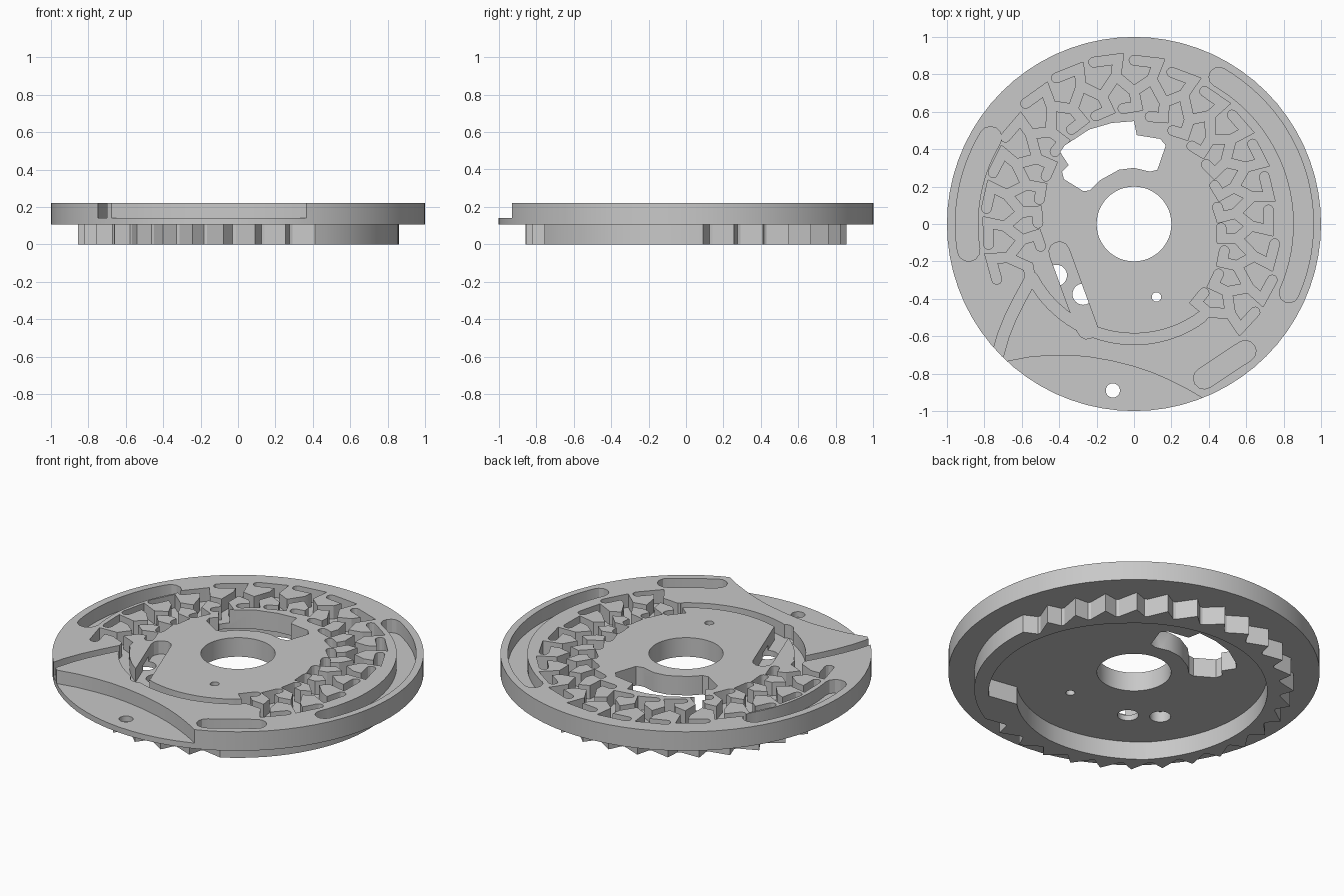
import bpy, bmesh, math
from mathutils import Vector

if "Cube" in bpy.data.objects:
    bpy.data.objects.remove(bpy.data.objects["Cube"], do_unlink=True)

grey = bpy.data.materials.new("plain grey")
grey.use_nodes = True
COL = (0.58, 0.58, 0.58, 1)
grey.diffuse_color = COL
grey.node_tree.nodes["Principled BSDF"].inputs["Base Color"].default_value = COL

UNDER, FLOOR, TOP = 0.107, 0.14, 0.22   # plate underside, pocket floor, plate top


def polar(r, deg):
    a = math.radians(deg)
    return Vector((r * math.cos(a), r * math.sin(a)))


def circle(x, y, r, n):
    return [Vector((x, y)) + polar(r, 360 * i / n) for i in range(n)]


def arc(r, a, b, n):
    return [polar(r, a + (b - a) * i / n) for i in range(n + 1)]


def lerp_table(table, a):
    for (a0, r0), (a1, r1) in zip(table, table[1:]):
        if a0 <= a <= a1:
            return r0 + (r1 - r0) * (a - a0) / (a1 - a0)
    return table[-1][1] if a > table[-1][0] else table[0][1]


def slot(points, width):
    """Outline of a milled track: mitred corners and round ends."""
    pts = [Vector(p) for p in points]
    h = width / 2
    dirs = [(b - a).normalized() for a, b in zip(pts, pts[1:])]
    left, right = [], []
    for i, p in enumerate(pts):
        d0, d1 = dirs[max(i - 1, 0)], dirs[min(i, len(dirs) - 1)]
        n0, n1 = Vector((-d0.y, d0.x)), Vector((-d1.y, d1.x))
        m = (n0 + n1).normalized()
        m *= h / max(m.dot(n0), 0.4)
        left.append(p + m)
        right.append(p - m)

    def cap(p, d):
        base = math.degrees(math.atan2(d.y, d.x))
        return [p + polar(h, base + t) for t in (-60, -30, 0, 30, 60)]
    return right + cap(pts[-1], dirs[-1]) + left[::-1] + cap(pts[0], -dirs[0])


def prisms(name, items):
    """One object made of upright prisms: (outline, z0, z1)."""
    bm = bmesh.new()
    for outline, z0, z1 in items:
        low = [bm.verts.new((p[0], p[1], z0)) for p in outline]
        high = [bm.verts.new((p[0], p[1], z1)) for p in outline]
        bm.faces.new(low[::-1])
        bm.faces.new(high)
        for i in range(len(low)):
            j = (i + 1) % len(low)
            bm.faces.new((low[i], low[j], high[j], high[i]))
    bmesh.ops.recalc_face_normals(bm, faces=bm.faces[:])
    me = bpy.data.meshes.new(name)
    bm.to_mesh(me)
    bm.free()
    me.materials.append(grey)
    ob = bpy.data.objects.new(name, me)
    bpy.context.collection.objects.link(ob)
    return ob


def select(ob):
    bpy.ops.object.select_all(action='DESELECT')
    ob.select_set(True)
    bpy.context.view_layer.objects.active = ob


def cut(ob, items):
    cutter = prisms("cutter", items)
    cutter.hide_render = True
    mod = ob.modifiers.new("cut", 'BOOLEAN')
    mod.operation, mod.solver, mod.use_self = 'DIFFERENCE', 'EXACT', True
    mod.object = cutter
    select(ob)
    bpy.ops.object.modifier_apply(modifier=mod.name)
    bpy.data.objects.remove(cutter, do_unlink=True)


def finish(ob):
    select(ob)
    bpy.ops.object.shade_smooth_by_angle(angle=math.radians(28))


# Maze: zigzag track with hooked dead ends on both sides
MID = [(-60, .66), (-30, .66), (0, .58), (30, .63), (60, .67), (90, .755),
       (120, .74), (148, .665), (180, .645), (215, .66)]
STEP, START, COUNT, W = 14, -50, 18, 0.052
tracks, zigzag = [], [polar(.61, START - 6)]
for k in range(COUNT):
    a = START + STEP * k
    b = a + STEP / 2
    ri, ro = lerp_table(MID, a), lerp_table(MID, b)
    inner, outer = polar(ri - .045, a), polar(ro + .045, b)
    zigzag += [inner, outer]
    tracks.append(slot([inner, polar(ri - .125, a - 1.5), polar(ri - .135, a + 5.5)], W))
    tracks.append(slot([outer, polar(ro + .135, b - 1.5), polar(ro + .14, b + 7)], W))
zigzag += [polar(.61, 202), polar(.63, 209)]
tracks.append(slot(zigzag, W))

# Plain track along the front, exit to the rim, and the sloping inlet slot
tracks.append(slot(arc(.615, -54, -152, 24), .06))
tracks.append(slot([(-.55, -.29), (-.61, -.40), (-.66, -.50), (-.70, -.60),
                    (-.74, -.74), (-.78, -.9)], .062))
tracks.append(slot([(-.40, -.15), (-.25, -.56)], .11))

# Long pockets near the rim
tracks.append(slot(arc(.907, 60, -24, 24), .105))
tracks.append(slot(arc(.895, 149, 189, 14), .12))
tracks.append(slot([(.375, -.825), (.595, -.68)], .115))

# Lowered front segment
ledge = [(-.80, -.75), (-.68, -.735), (-.56, -.712), (-.45, -.703), (-.34, -.702),
         (-.235, -.712), (-.12, -.732), (0, -.762), (.10, -.796), (.19, -.835),
         (.28, -.88), (.365, -.93), (.46, -.99), (.46, -1.2), (-.80, -1.2)]

# Round top plate
plate = prisms("top_plate", [(circle(0, 0, 1, 72), UNDER, TOP)])
cut(plate, [(t, FLOOR, .3) for t in tracks + [ledge]])

# Through openings, and two blind holes under the inlet slot
window = [(0, .55), (.015, .475), (.14, .455), (.17, .42), (.125, .29), (.085, .28),
          (0, .30), (-.08, .29), (-.18, .235), (-.235, .18), (-.27, .175), (-.375, .24),
          (-.385, .28), (-.35, .315), (-.395, .385), (-.37, .42), (-.24, .505), (-.12, .54)]
cut(plate, [
    (circle(0, 0, .2, 48), 0, .3),
    (window, 0, .3),
    (circle(-.113, -.89, .038, 20), 0, .3),
    (circle(.12, -.39, .025, 16), 0, .3),
    (circle(-.415, -.275, .057, 24), 0, .17),
    (circle(-.272, -.375, .057, 24), 0, .17),
])
finish(plate)

# Ratchet ring underneath: saw teeth, then a smooth stretch
TEETH, PITCH, FIRST = 26, 11.25, 6
outline = []
for i in range(TEETH):
    a = FIRST + PITCH * i
    outline += [polar(.86, a), polar(.79, a + 3.2), polar(.79, a + 4.4)]
end = FIRST + PITCH * TEETH
outline += arc(.86, end, FIRST + 360, 16)[:-1]
ring = prisms("ratchet_ring", [(outline, 0, UNDER + .003)])

# Stepped spiral inside of the ring
INSIDE = [(-45, .785), (0, .755), (45, .715), (135, .715), (225, .755), (270, .71), (306, .65)]
hollow = [polar(lerp_table(INSIDE, a), a) for a in range(-45, 307, 3)]
cut(ring, [(hollow, -.1, .3)])
finish(ring)
